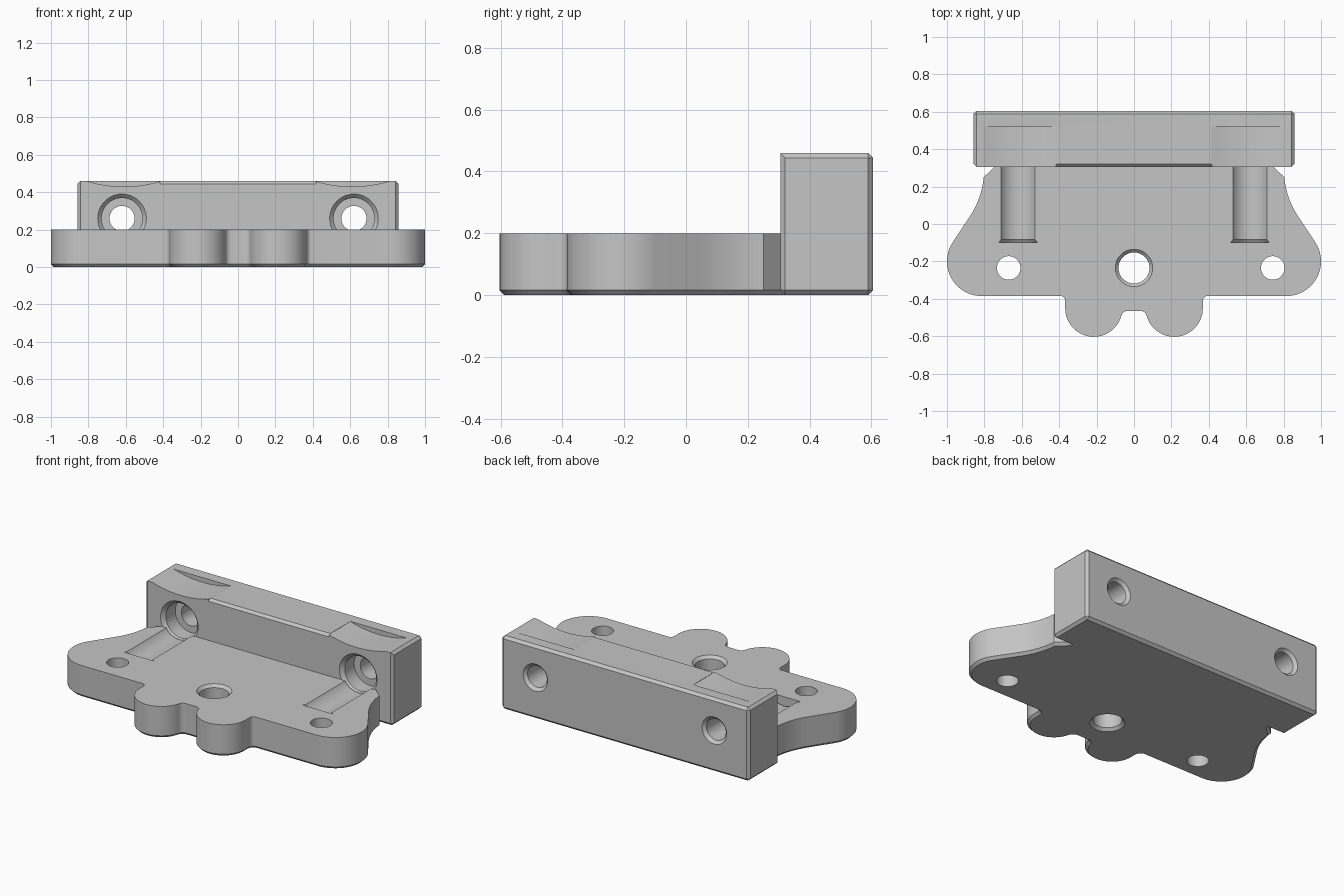
import bpy, bmesh
from math import radians, cos, sin, sqrt
from mathutils import Matrix

cube = bpy.data.objects.get("Cube")
if cube:
    bpy.data.objects.remove(cube, do_unlink=True)

CHAMFER = 0.016

grey = bpy.data.materials.new("plain grey")
grey.use_nodes = True
colour = (0.56, 0.56, 0.56, 1)
grey.diffuse_color = colour
grey.node_tree.nodes["Principled BSDF"].inputs["Base Color"].default_value = colour


def finish(name, bm):
    bmesh.ops.recalc_face_normals(bm, faces=bm.faces)
    mesh = bpy.data.meshes.new(name)
    bm.to_mesh(mesh)
    bm.free()
    obj = bpy.data.objects.new(name, mesh)
    bpy.context.collection.objects.link(obj)
    return obj


def arc(cx, cy, r, start, end, steps):
    angles = [radians(start + (end - start) * i / steps) for i in range(steps + 1)]
    return [(cx + r * cos(a), cy + r * sin(a)) for a in angles]


def prism(name, outline, lo, hi, axis, bevel_rule=None):
    """Extrude an outline along an axis and chamfer the edges picked by the rule."""
    place = {"x": lambda u, v, w: (w, u, v),
             "y": lambda u, v, w: (u, w, v),
             "z": lambda u, v, w: (u, v, w)}[axis]
    bm = bmesh.new()
    low, high = [[bm.verts.new(place(u, v, w)) for u, v in outline] for w in (lo, hi)]
    bm.faces.new(low)
    bm.faces.new(high)
    for i in range(len(outline)):
        bm.faces.new((low[i - 1], low[i], high[i], high[i - 1]))
    bmesh.ops.recalc_face_normals(bm, faces=bm.faces)
    if bevel_rule:
        edges = [e for e in bm.edges if bevel_rule(*e.verts)]
        bmesh.ops.bevel(bm, geom=edges, offset=CHAMFER, segments=1,
                        affect="EDGES", clamp_overlap=False)
    return finish(name, bm)


def turned(name, profile, location, along_y=False, sides=48):
    """Solid of revolution from (radius, distance along axis) pairs."""
    bm = bmesh.new()
    rings = [[bm.verts.new((x, y, h)) for x, y in arc(0, 0, r, 0, 360, sides)[:-1]]
             for r, h in profile]
    for a, b in zip(rings, rings[1:]):
        for i in range(sides):
            bm.faces.new((a[i - 1], a[i], b[i], b[i - 1]))
    bm.faces.new(rings[0])
    bm.faces.new(rings[-1])
    turn = Matrix.Rotation(radians(-90), 4, "X") if along_y else Matrix()
    bm.transform(Matrix.Translation(location) @ turn)
    return finish(name, bm)


def combine(target, tool, operation):
    mod = target.modifiers.new(tool.name, "BOOLEAN")
    mod.operation, mod.object, mod.solver = operation, tool, "EXACT"
    graph = bpy.context.evaluated_depsgraph_get()
    mesh = bpy.data.meshes.new_from_object(target.evaluated_get(graph))
    target.modifiers.clear()
    target.data = mesh
    bpy.data.objects.remove(tool, do_unlink=True)


# Base plate: two front lobes, rounded ears and a waisted flank, mirrored
half = (arc(0.035, -0.498, 0.033, 90, 15, 6)
        + arc(0.215, -0.45, 0.153, 195, 360, 28)
        + arc(0.393, -0.41, 0.025, 180, 90, 5)
        + arc(0.815, -0.2, 0.185, -90, 33, 20)
        + arc(1.252, 0.29, 0.45, 213, 185, 10)
        + [(0.74, 0.31), (0.74, 0.45)])
outline = half + [(-x, y) for x, y in reversed(half)]
bracket = prism("mounting_bracket", outline, 0, 0.2, "z",
                lambda a, b: a.co.z < 0.01 and b.co.z < 0.01)

# Back wall: chamfered block, with its front top edge left square
wall = prism("back_wall", [(0.305, 0), (0.605, 0), (0.605, 0.46), (0.305, 0.46)],
             -0.858, 0.858, "x",
             lambda a, b: not all(v.co.z > 0.4 and v.co.y < 0.4 for v in (a, b)))
combine(bracket, wall, "UNION")

# Wall top: shallow scallop above each bolt, chamfer between them
for side in (-1, 1):
    xs = [0.415 + 0.435 * i / 24 for i in range(25)]
    dip = [(side * x, 1.11 - sqrt(0.68 ** 2 - (x - 0.61) ** 2)) for x in xs]
    dip += [(side * 0.85, 0.6), (side * 0.415, 0.6)]
    combine(bracket, prism("scallop_cutter", dip, 0.28, 0.52, "y"), "DIFFERENCE")
edge = [(0.295, 0.435), (0.335, 0.475), (0.295, 0.475)]
combine(bracket, prism("edge_cutter", edge, -0.418, 0.418, "x"), "DIFFERENCE")

# Bolt channels: groove in the plate, counterbore and through hole in the wall
channel = [(0.121, -0.1), (0.109, -0.083), (0.109, 0.304), (0.131, 0.304),
           (0.109, 0.327), (0.109, 0.42), (0.067, 0.42), (0.067, 0.587), (0.09, 0.61)]
for x in (-0.62, 0.62):
    combine(bracket, turned("channel_cutter", channel, (x, 0, 0.26), True), "DIFFERENCE")

# Plate holes: countersunk centre hole and two plain side holes
centre = [(0.105, -0.005), (0.083, 0.017), (0.083, 0.183), (0.105, 0.205)]
combine(bracket, turned("centre_cutter", centre, (0, -0.235, 0)), "DIFFERENCE")
for x in (-0.67, 0.742):
    plain = [(0.063, -0.1), (0.063, 0.3)]
    combine(bracket, turned("hole_cutter", plain, (x, -0.235, 0)), "DIFFERENCE")

# Colour and shading
bracket.data.materials.clear()
bracket.data.materials.append(grey)
for face in bracket.data.polygons:
    face.material_index = 0
bpy.ops.object.select_all(action="DESELECT")
bracket.select_set(True)
bpy.context.view_layer.objects.active = bracket
bpy.ops.object.shade_smooth_by_angle(angle=radians(25))
